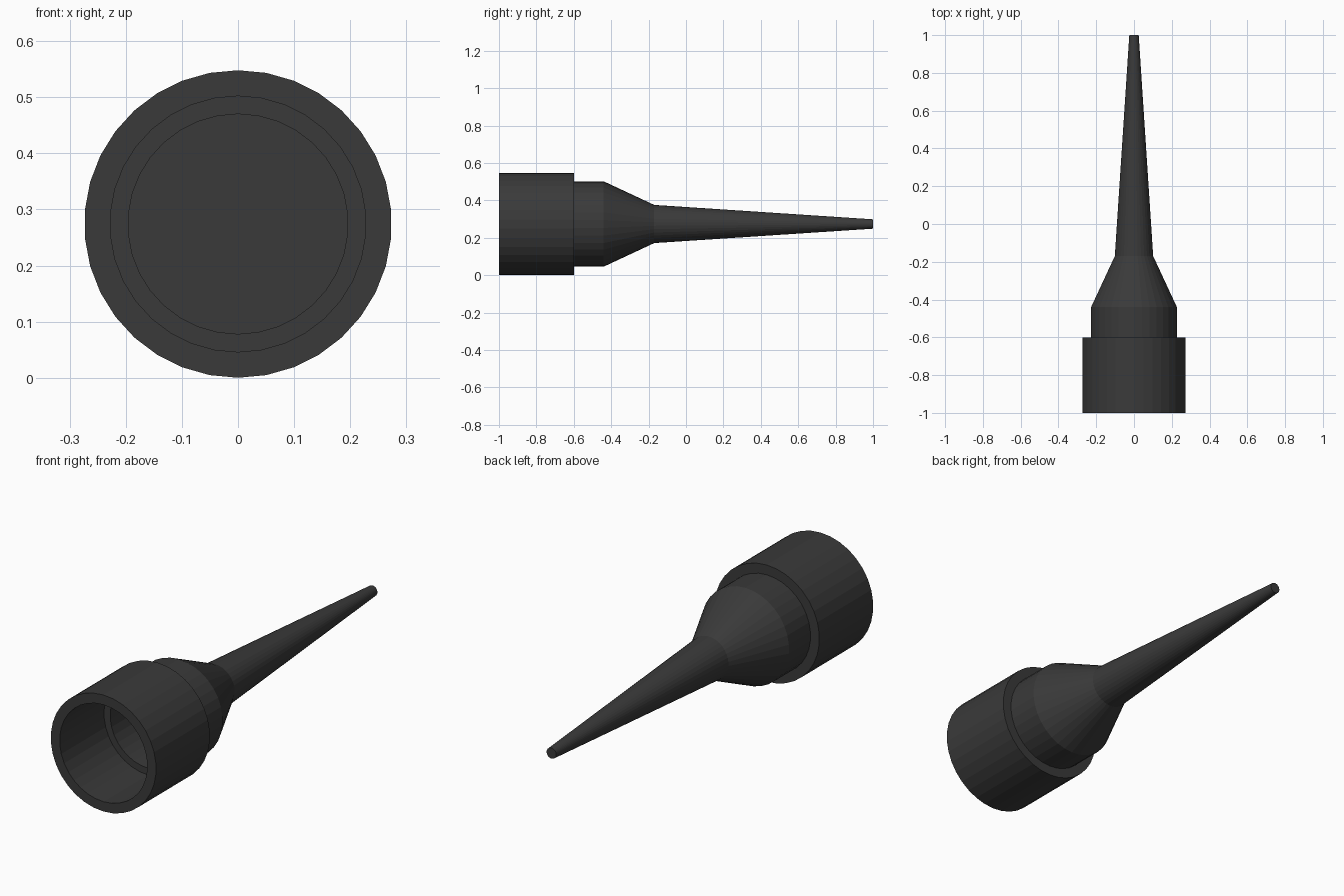
import bpy, bmesh
from math import sin, cos, tau

if "Cube" in bpy.data.objects:
    bpy.data.objects.remove(bpy.data.objects["Cube"])

SIDES = 34
R = 0.274          # sleeve radius, also the height of the axis
BORE = 0.228       # sleeve bore = nozzle body radius

dark = bpy.data.materials.new("dark_plastic")
dark.diffuse_color = (0.042, 0.042, 0.042, 1)
dark.use_nodes = True
dark.node_tree.nodes["Principled BSDF"].inputs["Base Color"].default_value = dark.diffuse_color


def lathe(name, profile, closed=False):
    """Revolve (radius, y) points about the y axis; open ends are capped."""
    bm = bmesh.new()
    rings = [[bm.verts.new((r * sin(tau * i / SIDES), y, R + r * cos(tau * i / SIDES)))
              for i in range(SIDES)] for r, y in profile]
    pairs = list(zip(rings, rings[1:]))
    if closed:
        pairs.append((rings[-1], rings[0]))
    else:
        bm.faces.new(rings[0])
        bm.faces.new(rings[-1])
    for a, b in pairs:
        for i in range(SIDES):
            j = (i + 1) % SIDES
            bm.faces.new((a[i], a[j], b[j], b[i]))
    bmesh.ops.recalc_face_normals(bm, faces=bm.faces)
    mesh = bpy.data.meshes.new(name)
    bm.to_mesh(mesh)
    bm.free()
    mesh.materials.append(dark)
    obj = bpy.data.objects.new(name, mesh)
    bpy.context.collection.objects.link(obj)
    return obj


# Open collar at the front
lathe("collar_sleeve", [(R, -1), (R, -0.6), (BORE, -0.6), (BORE, -1)], closed=True)

# Nozzle: recessed floor, inner ledge, body, shoulder and long tapered tip
lathe("nozzle", [(0.196, -0.44), (0.196, -0.67), (BORE, -0.67), (BORE, -0.44),
                 (0.102, -0.17), (0.025, 1.0)])
